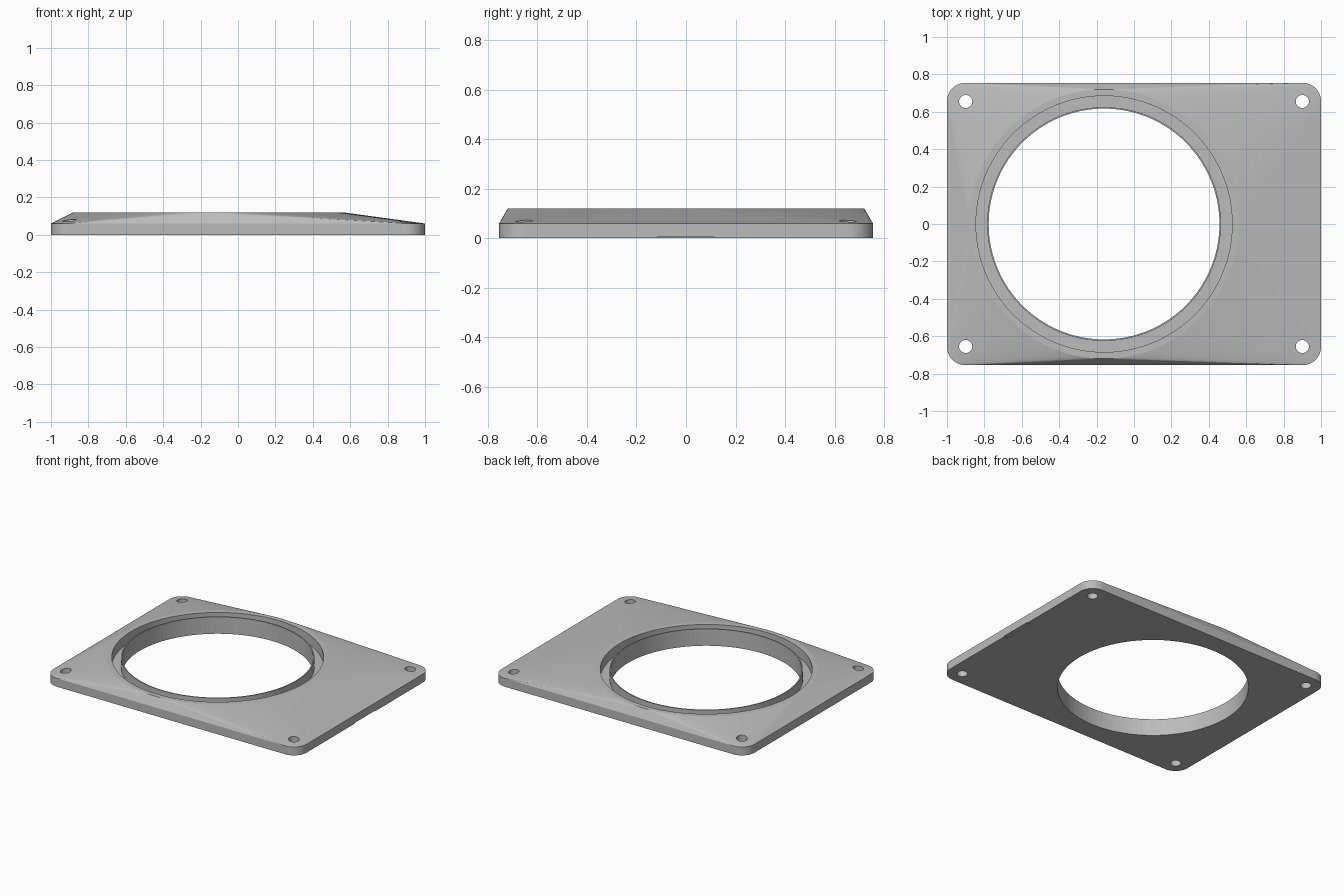
import bpy, bmesh, math
from mathutils import Vector, Matrix

cube = bpy.data.objects.get("Cube")
if cube:
    bpy.data.objects.remove(cube, do_unlink=True)

SEG = 128
RING_X = -0.16           # centre of the large opening
HALF_X, HALF_Y = 1.0, 0.755
CORNER = 0.1
EDGE_H, TOP_H = 0.06, 0.12

grey = bpy.data.materials.new("plain_grey")
grey.use_nodes = True
grey.diffuse_color = (0.5, 0.5, 0.5, 1)
grey.node_tree.nodes["Principled BSDF"].inputs["Base Color"].default_value = grey.diffuse_color


def make_object(name, bm):
    bmesh.ops.recalc_face_normals(bm, faces=bm.faces)
    mesh = bpy.data.meshes.new(name)
    bm.to_mesh(mesh)
    bm.free()
    mesh.materials.append(grey)
    obj = bpy.data.objects.new(name, mesh)
    bpy.context.collection.objects.link(obj)
    return obj


def circle(x, y, z, radius, count):
    return [Vector((x + radius * math.cos(2 * math.pi * i / count),
                    y + radius * math.sin(2 * math.pi * i / count), z))
            for i in range(count)]


def cylinder(name, x, y, radius, low, high, count):
    bm = bmesh.new()
    bmesh.ops.create_cone(bm, cap_ends=True, segments=count, radius1=radius, radius2=radius,
                          depth=high - low,
                          matrix=Matrix.Translation((x, y, (low + high) / 2)))
    return make_object(name, bm)


def ring(name, x, inner, outer, low, high):
    # square-section ring made by joining four circles
    bm = bmesh.new()
    loops = [[bm.verts.new(p) for p in circle(x, 0, z, r, SEG)]
             for r, z in ((inner, low), (outer, low), (outer, high), (inner, high))]
    for k in range(4):
        a, b = loops[k], loops[(k + 1) % 4]
        for i in range(SEG):
            j = (i + 1) % SEG
            bm.faces.new((a[i], a[j], b[j], b[i]))
    return make_object(name, bm)


def cut(target, cutter):
    cutter.hide_render = True
    mod = target.modifiers.new("cut", 'BOOLEAN')
    mod.operation = 'DIFFERENCE'
    mod.solver = 'EXACT'
    mod.object = cutter
    bpy.context.view_layer.objects.active = target
    bpy.ops.object.modifier_apply(modifier=mod.name)
    bpy.data.objects.remove(cutter, do_unlink=True)


# Plate: rounded rectangle edge drawn up to a raised round rim
bm = bmesh.new()
for sx in (-1, 1):
    for sy in (-1, 1):
        for z in (0, EDGE_H):
            for p in circle(sx * (HALF_X - CORNER), sy * (HALF_Y - CORNER), z, CORNER, 48):
                bm.verts.new(p)
for p in circle(RING_X, 0, TOP_H, 0.72, SEG):
    bm.verts.new(p)
hull = bmesh.ops.convex_hull(bm, input=bm.verts)
loose = [v for v in bm.verts if not v.link_faces]
bmesh.ops.delete(bm, geom=loose, context='VERTS')
bmesh.ops.dissolve_limit(bm, angle_limit=0.002, verts=bm.verts, edges=bm.edges)
plate = make_object("cover_plate", bm)

# Large opening, and the groove that leaves a thin lip around it
cut(plate, cylinder("opening_cutter", RING_X, 0, 0.617, -0.1, 0.3, SEG))
cut(plate, ring("groove_cutter", RING_X, 0.625, 0.685, 0.05, 0.3))

# Corner screw holes
for sx in (-1, 1):
    for sy in (-1, 1):
        cut(plate, cylinder("screw_cutter", sx * 0.9, sy * 0.655, 0.035, -0.1, 0.3, 32))

# Shallow notch under the long end
bm = bmesh.new()
bmesh.ops.create_cube(bm, size=1, matrix=Matrix.Translation((1.0, 0, 0))
                      @ Matrix.Diagonal((0.06, 0.23, 0.01, 1)))
cut(plate, make_object("notch_cutter", bm))
